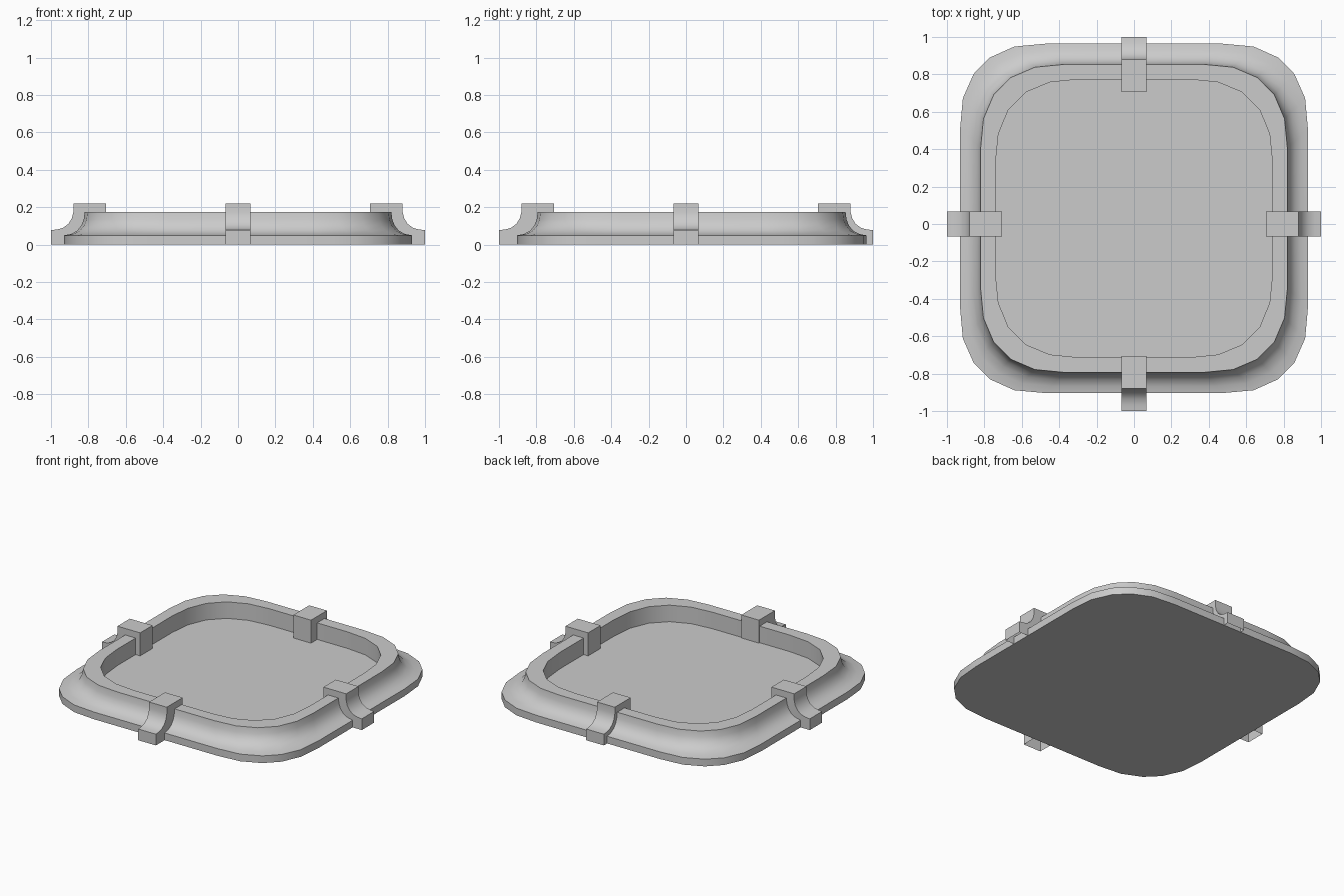
import bpy, bmesh, math
from mathutils import Matrix, Vector

if "Cube" in bpy.data.objects:
    bpy.data.objects.remove(bpy.data.objects["Cube"])

# One corner of the rounded-square outline: outer lip edge and inner wall edge
OUTER = [(.93, .475), (.915, .64), (.857, .77), (.77, .857), (.64, .915), (.475, .93)]
INNER = [(.74, .30), (.725, .45), (.672, .578), (.578, .672), (.45, .725), (.30, .74)]
CENTRE_Y = 0.03


def finish(bm, name):
    bmesh.ops.recalc_face_normals(bm, faces=bm.faces)
    mesh = bpy.data.meshes.new(name)
    bm.to_mesh(mesh)
    bm.free()
    obj = bpy.data.objects.new(name, mesh)
    bpy.context.collection.objects.link(obj)
    bpy.ops.object.select_all(action='DESELECT')
    obj.select_set(True)
    bpy.context.view_layer.objects.active = obj
    bpy.ops.object.shade_smooth_by_angle(angle=math.radians(32))
    return obj


def ring(bm, half, z):
    """Full outline at a given half width, blended between outer and inner corner."""
    t = (.93 - half) / .19
    corner = [Vector(a).lerp(Vector(b), t) for a, b in zip(OUTER, INNER)]
    verts = []
    for k in range(4):
        turn = Matrix.Rotation(k * math.pi / 2, 2)
        for p in corner:
            # half height is a hair taller than half width
            q = turn @ p
            verts.append(bm.verts.new((q.x, q.y * 1.004 + CENTRE_Y, z)))
    return verts


# Tray: flat lip, cove wall, rim and recessed floor
bm = bmesh.new()
profile = [(.93, 0), (.93, .05), (.893, .057), (.86, .075), (.838, .102),
           (.825, .135), (.82, .175), (.74, .175), (.74, .06)]
rings = [ring(bm, h, z) for h, z in profile]
for a, b in zip(rings, rings[1:]):
    for i in range(len(a)):
        j = (i + 1) % len(a)
        bm.faces.new((a[i], a[j], b[j], b[i]))
bm.faces.new(rings[0])
bm.faces.new(rings[-1])
finish(bm, "tray")

# Clips: coved brackets straddling the rim in the middle of each side
CLIP = [(.705, 0), (.705, .22), (.88, .22), (.88, .175), (.888, .142),
        (.907, .111), (.935, .09), (.967, .081), (1.0, .078), (1.0, 0)]
for k, side in enumerate(("right", "back", "left", "front")):
    bm = bmesh.new()
    near = [bm.verts.new((x, -.068, z)) for x, z in CLIP]
    far = [bm.verts.new((x, .068, z)) for x, z in CLIP]
    bm.faces.new(near)
    bm.faces.new(far)
    # underside stays open
    for i in range(len(CLIP) - 1):
        bm.faces.new((near[i], near[i + 1], far[i + 1], far[i]))
    bmesh.ops.rotate(bm, verts=bm.verts, cent=(0, 0, 0),
                     matrix=Matrix.Rotation(k * math.pi / 2, 3, 'Z'))
    finish(bm, side + "_clip")
